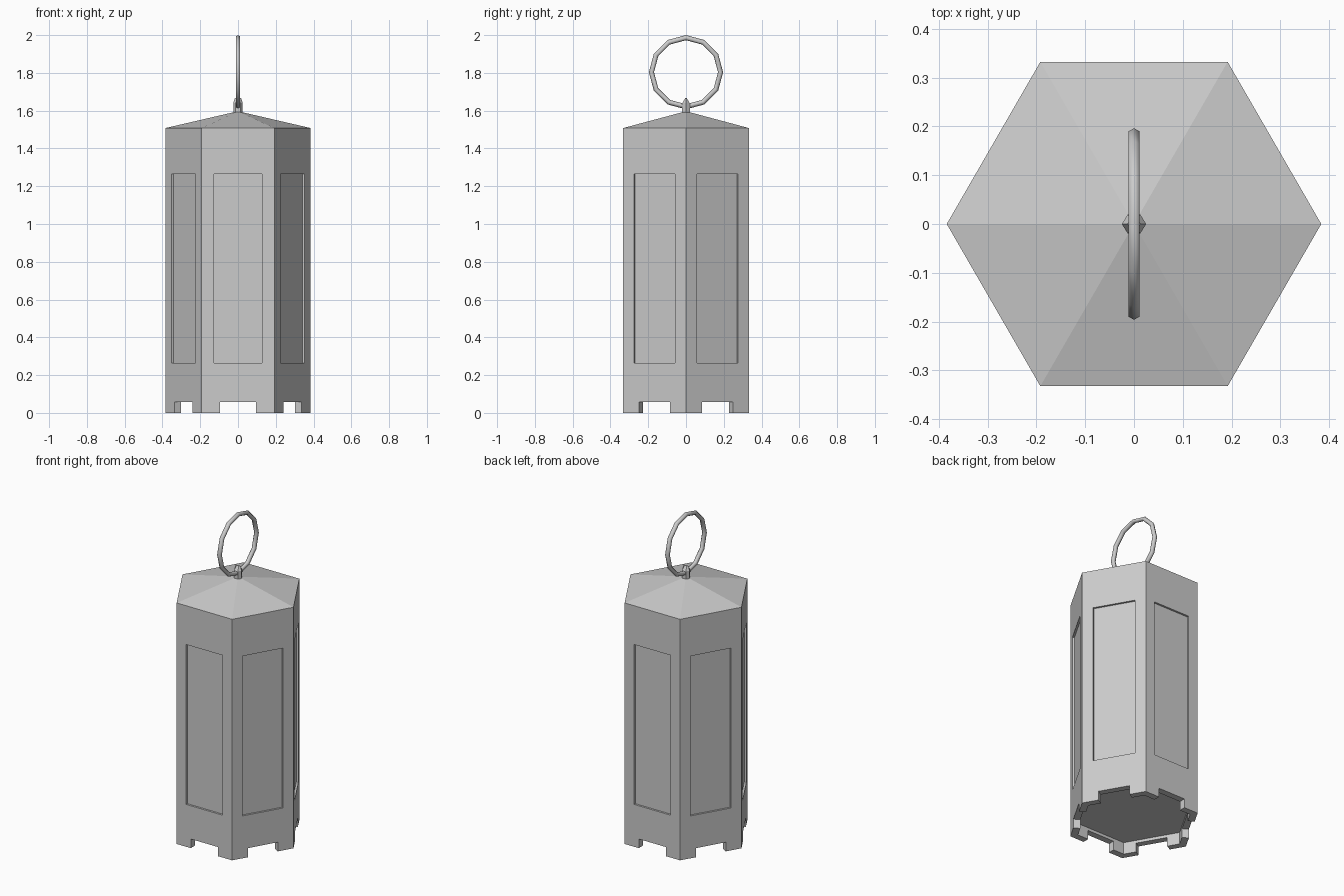
import bpy, bmesh, math
from mathutils import Matrix

if "Cube" in bpy.data.objects:
    bpy.data.objects.remove(bpy.data.objects["Cube"])

R = 0.384                      # hexagon corner radius
APO = R * math.cos(math.pi / 6)


def make_object(name, bm):
    bmesh.ops.recalc_face_normals(bm, faces=bm.faces[:])
    mesh = bpy.data.meshes.new(name)
    bm.to_mesh(mesh)
    bm.free()
    obj = bpy.data.objects.new(name, mesh)
    bpy.context.collection.objects.link(obj)
    return obj


def hex_stack(name, rings, apex=None):
    """Six-sided solid from (x radius, y radius, z) rings, with optional apex."""
    bm = bmesh.new()
    loops = []
    for rx, ry, z in rings:
        loops.append([bm.verts.new((rx * math.cos(i * math.pi / 3),
                                    ry * math.sin(i * math.pi / 3), z)) for i in range(6)])
    for a, b in zip(loops, loops[1:]):
        for i in range(6):
            j = (i + 1) % 6
            bm.faces.new((a[i], a[j], b[j], b[i]))
    bm.faces.new(loops[0][::-1])
    if apex is None:
        bm.faces.new(loops[-1])
    else:
        tip = bm.verts.new((0, 0, apex))
        for i in range(6):
            bm.faces.new((loops[-1][i], loops[-1][(i + 1) % 6], tip))
    return make_object(name, bm)


def add_box(bm, angle, r0, r1, half_width, z0, z1):
    """Box facing outward at the given angle, between radii r0 and r1."""
    m = (Matrix.Rotation(angle, 4, 'Z')
         @ Matrix.Translation(((r0 + r1) / 2, 0, (z0 + z1) / 2))
         @ Matrix.Diagonal((r1 - r0, 2 * half_width, z1 - z0, 1)))
    bmesh.ops.create_cube(bm, size=1, matrix=m)


def cut(obj, cutter):
    mod = obj.modifiers.new("cut", 'BOOLEAN')
    mod.operation = 'DIFFERENCE'
    mod.solver = 'EXACT'
    mod.object = cutter
    bpy.context.view_layer.objects.active = obj
    bpy.ops.object.modifier_apply(modifier=mod.name)
    bpy.data.objects.remove(cutter)


# Lantern body with shallow pyramid roof
body = hex_stack("lantern_body", [(R, R, 0), (R, R, 1.508)], apex=1.597)

# Hollow underside
cut(body, hex_stack("underside_cutter", [(R - 0.046, R - 0.046, -0.1),
                                         (R - 0.046, R - 0.046, 0.075)]))

# Recessed window panels and notches between the feet
bm = bmesh.new()
for i in range(6):
    angle = math.pi / 6 + i * math.pi / 3
    add_box(bm, angle, APO - 0.012, APO + 0.1, 0.126, 0.265, 1.265)
    add_box(bm, angle, APO - 0.06, APO + 0.1, 0.094, -0.1, 0.057)
cut(body, make_object("panel_and_notch_cutter", bm))

# Hook post with wedge top
hex_stack("hook_post", [(0.025, 0.023, 1.57), (0.025, 0.023, 1.64), (0.016, 0.004, 1.667)])

# Carrying ring
bpy.ops.mesh.primitive_torus_add(major_segments=12, minor_segments=6,
                                 major_radius=0.183, minor_radius=0.0135,
                                 location=(0, 0, 1.8035), rotation=(0, math.pi / 2, 0))
ring = bpy.context.object
ring.name = "carrying_ring"
bpy.ops.object.shade_smooth()
